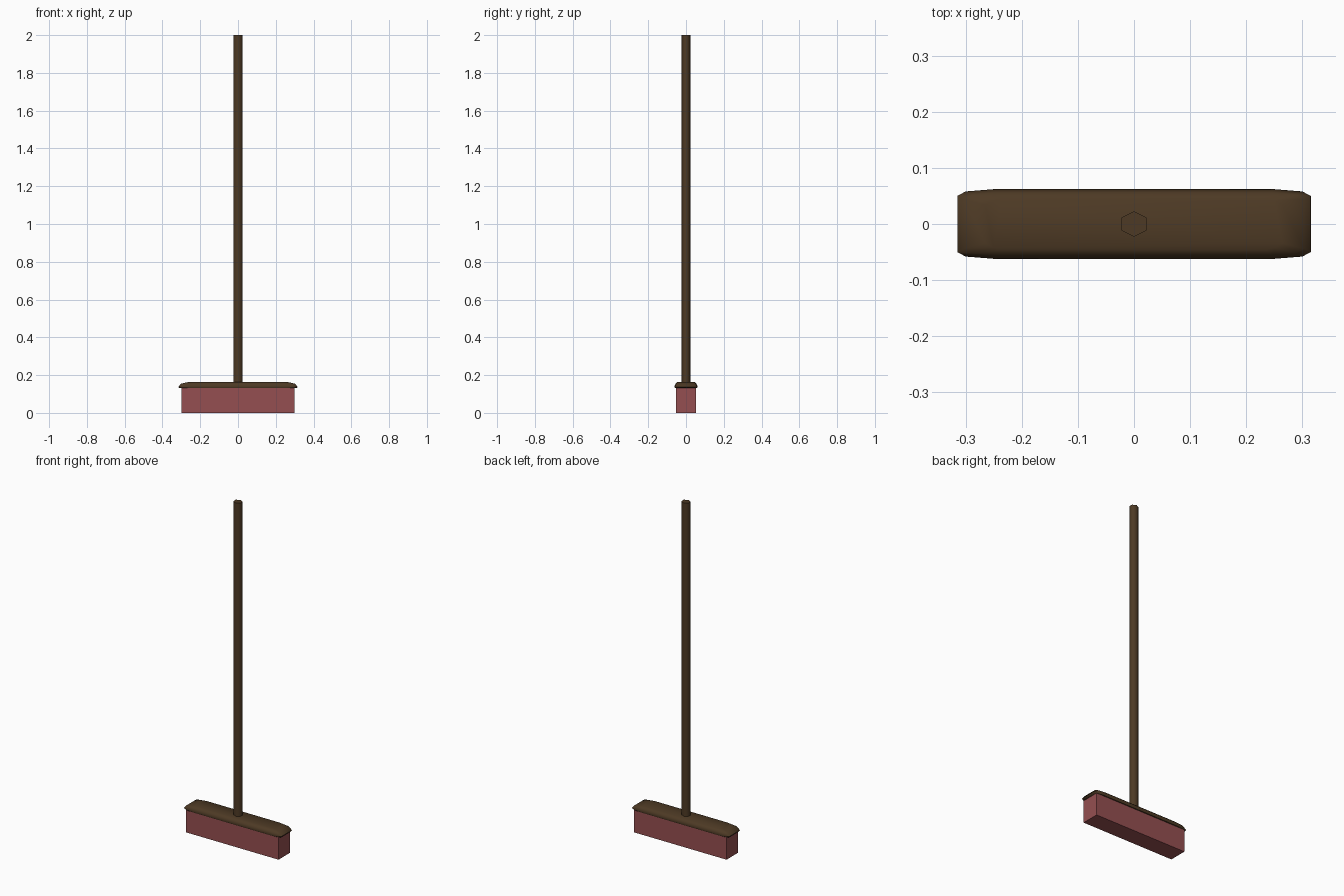
import bpy, bmesh, math

if "Cube" in bpy.data.objects:
    bpy.data.objects.remove(bpy.data.objects["Cube"])

def material(name, rgb):
    m = bpy.data.materials.new(name)
    m.diffuse_color = (*rgb, 1)
    m.use_nodes = True
    m.node_tree.nodes["Principled BSDF"].inputs["Base Color"].default_value = m.diffuse_color
    return m

wood = material("dark_wood", (0.075, 0.042, 0.018))
red = material("red_bristle", (0.30, 0.078, 0.082))

def loft(name, rings, mat, smooth=None):
    """Skin a stack of closed rings and cap both ends."""
    bm = bmesh.new()
    loops = [[bm.verts.new(p) for p in r] for r in rings]
    n = len(loops[0])
    for a, b in zip(loops, loops[1:]):
        for i in range(n):
            j = (i + 1) % n
            bm.faces.new((a[i], a[j], b[j], b[i]))
    bm.faces.new(loops[0][::-1])
    bm.faces.new(loops[-1])
    bmesh.ops.recalc_face_normals(bm, faces=bm.faces)
    me = bpy.data.meshes.new(name)
    bm.to_mesh(me)
    bm.free()
    me.materials.append(mat)
    ob = bpy.data.objects.new(name, me)
    bpy.context.collection.objects.link(ob)
    if smooth:
        bpy.ops.object.select_all(action='DESELECT')
        ob.select_set(True)
        bpy.context.view_layer.objects.active = ob
        bpy.ops.object.shade_smooth_by_angle(angle=math.radians(smooth))
    return ob

def mirrored(quarter, z):
    """Mirror a quarter outline into a full closed ring."""
    q = quarter
    return ([(x, y, z) for x, y in q[::-1]] + [(-x, y, z) for x, y in q]
            + [(-x, -y, z) for x, y in q[::-1]] + [(x, -y, z) for x, y in q])

# bristle block
loft("bristles", [mirrored([(0.30, 0.053)], z) for z in (0, 0.14)], red)

# wooden head: rounded rectangle tapering toward the top
def outline(dx, dy):
    return [(0.25 - dx * 0.3, 0.062 - dy), (0.30 - dx, 0.058 - dy), (0.315 - dx, 0.05 - dy)]

levels = [(0.003, 0.003, 0.132), (0, 0, 0.138), (0.012, 0.006, 0.154), (0.05, 0.016, 0.163)]
loft("head", [mirrored(outline(dx, dy), z) for dx, dy, z in levels], wood, 60)

# six-sided handle
def hexagon(z):
    return [(0.0225 * math.sin(a) / math.sin(math.pi / 3), 0.0225 * math.cos(a), z)
            for a in (math.pi / 3 * i for i in range(6))]

loft("handle", [hexagon(0.15), hexagon(2.0)], wood, 65)
